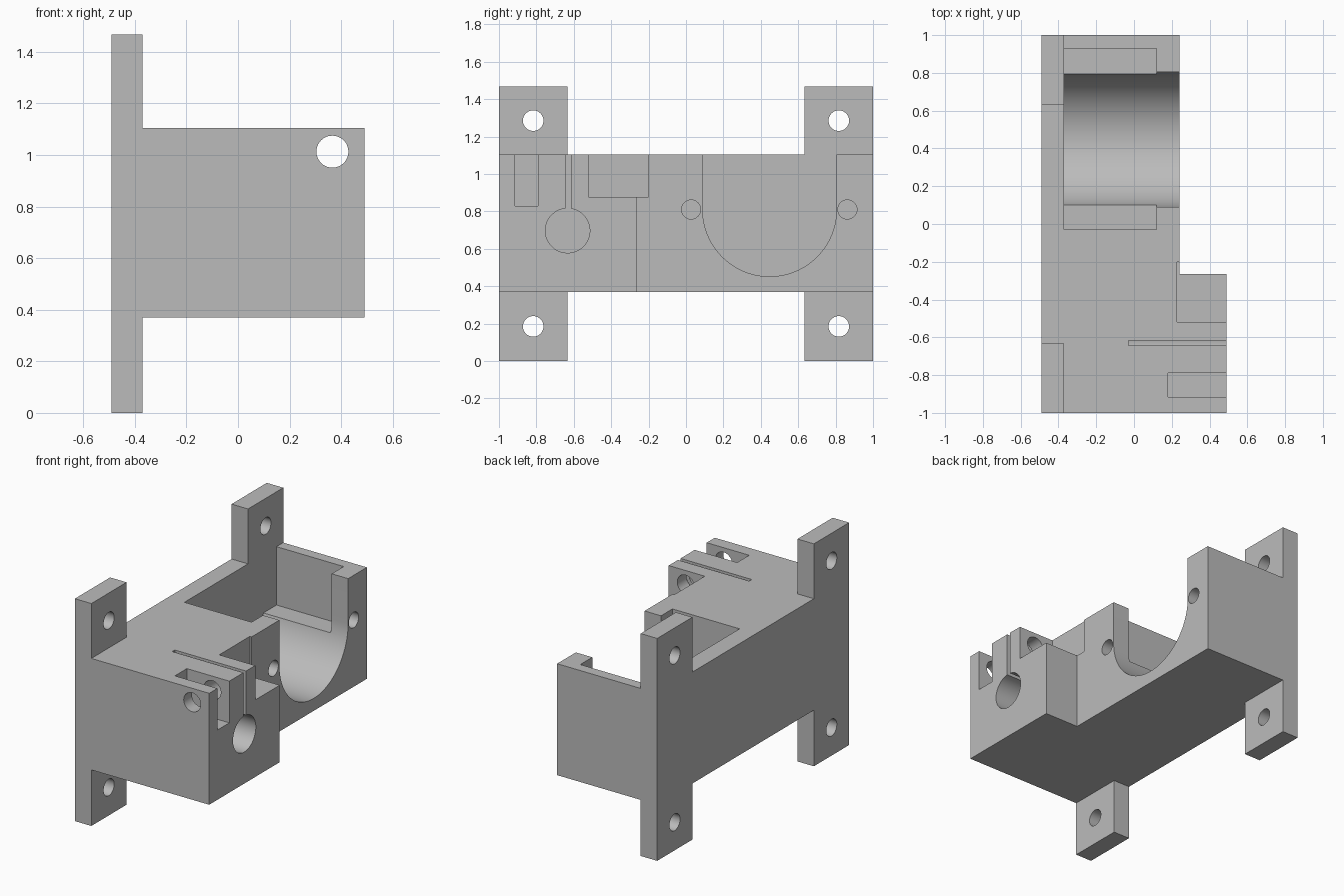
import bpy
import bmesh
import math

if "Cube" in bpy.data.objects:
    bpy.data.objects.remove(bpy.data.objects["Cube"], do_unlink=True)

grey = bpy.data.materials.new("light grey")
grey.use_nodes = True
colour = (0.5, 0.5, 0.5, 1)
grey.diffuse_color = colour
grey.node_tree.nodes["Principled BSDF"].inputs["Base Color"].default_value = colour


def prism(name, points, direction):
    """Extrude a closed outline of 3D points along a direction."""
    bm = bmesh.new()
    face = bm.faces.new([bm.verts.new(p) for p in points])
    out = bmesh.ops.extrude_face_region(bm, geom=[face])
    moved = [v for v in out["geom"] if isinstance(v, bmesh.types.BMVert)]
    bmesh.ops.translate(bm, verts=moved, vec=direction)
    bmesh.ops.recalc_face_normals(bm, faces=bm.faces)
    mesh = bpy.data.meshes.new(name)
    bm.to_mesh(mesh)
    bm.free()
    mesh.materials.append(grey)
    obj = bpy.data.objects.new(name, mesh)
    bpy.context.collection.objects.link(obj)
    return obj


def box(name, x, y, z):
    outline = [(x[0], y[0], z[0]), (x[1], y[0], z[0]),
               (x[1], y[1], z[0]), (x[0], y[1], z[0])]
    return prism(name, outline, (0, 0, z[1] - z[0]))


def arc(a, b, radius, start, end, steps):
    return [(a + radius * math.cos(start + (end - start) * i / steps),
             b + radius * math.sin(start + (end - start) * i / steps))
            for i in range(steps + 1)]


def bore_x(name, y, z, radius, x0, x1):
    ring = arc(y, z, radius, 0, math.tau, 48)[:-1]
    return prism(name, [(x0, p, q) for p, q in ring], (x1 - x0, 0, 0))


def carve(obj, cutters):
    """Subtract every cutter, then tidy up and shade."""
    bpy.context.view_layer.objects.active = obj
    for cutter in cutters:
        cutter.hide_render = True
        mod = obj.modifiers.new("cut", 'BOOLEAN')
        mod.operation = 'DIFFERENCE'
        mod.solver = 'EXACT'
        mod.object = cutter
        bpy.ops.object.modifier_apply(modifier=mod.name)
        bpy.data.objects.remove(cutter, do_unlink=True)
    bpy.ops.object.select_all(action='DESELECT')
    obj.select_set(True)
    bpy.ops.object.shade_smooth_by_angle(angle=math.radians(30))


BACK, PLATE, FACE, NOSE = -0.49, -0.37, 0.24, 0.49
LOW, TOP, OVER = 0.37, 1.105, 1.3

# Main body: L-shaped in plan
plan = [(BACK, -1), (NOSE, -1), (NOSE, -0.265), (FACE, -0.265), (FACE, 1), (BACK, 1)]
body = prism("bracket_body", [(x, y, LOW) for x, y in plan], (0, 0, TOP - LOW))

# Round-bottomed cradle
cy, cz, cr = 0.447, 0.81, 0.358
u_shape = arc(cy, cz, cr, math.pi, math.tau, 48) + [(cy + cr, OVER), (cy - cr, OVER)]
cuts = [prism("cradle_cutter", [(PLATE, y, z) for y, z in u_shape], (0.8, 0, 0))]

# Wider pocket behind the cradle wall, with its two screw holes
cuts.append(box("pocket_cutter", (PLATE, 0.12), (-0.03, 0.93), (0.72, OVER)))
for y in (0.027, 0.863):
    cuts.append(bore_x("screw_cutter", y, 0.81, 0.051, 0.05, 0.3))

# Clamp: rod bore, slit, nut slot, corner notch and cross bolt hole
cuts.append(bore_x("rod_cutter", -0.633, 0.697, 0.119, -0.03, 0.6))
cuts.append(box("slit_cutter", (-0.03, 0.6), (-0.643, -0.616), (0.7, OVER)))
cuts.append(box("nut_slot_cutter", (0.18, 0.6), (-0.915, -0.79), (0.83, OVER)))
cuts.append(box("notch_cutter", (0.227, 0.6), (-0.52, -0.2), (0.878, OVER)))
bolt = arc(0.366, 1.013, 0.062, 0, math.tau, 48)[:-1]
cuts.append(prism("bolt_cutter", [(x, -1.1, z) for x, z in bolt], (0, 1, 0)))
carve(body, cuts)

# Four mounting tabs with screw holes
for side, s in (("front", -1), ("back", 1)):
    for level, z0, z1, hole in (("lower", 0, LOW, 0.185), ("upper", TOP, 1.467, 1.285)):
        tab = box(f"{side}_{level}_tab", (BACK, PLATE), sorted((s * 0.633, s)), (z0, z1))
        carve(tab, [bore_x("tab_cutter", s * 0.817, hole, 0.055, -0.6, -0.2)])
